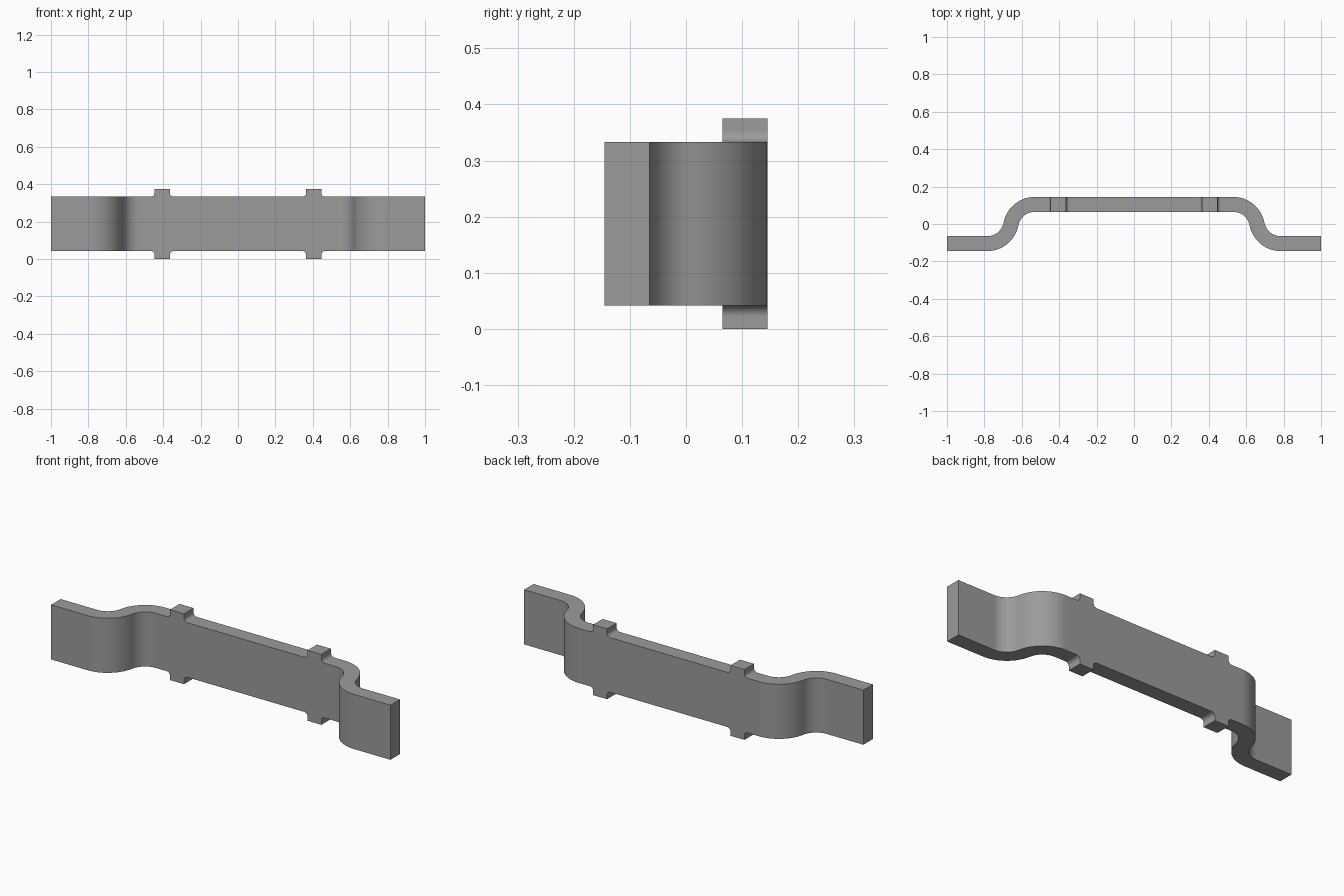
import bpy, bmesh
from math import cos, sin, pi, radians
from mathutils import Matrix, Vector

cube = bpy.data.objects.get("Cube")
if cube:
    bpy.data.objects.remove(cube, do_unlink=True)

# Main sizes
LOW, HIGH, TOP = 0.042, 0.333, 0.375    # strap edges and tab height
FRONT, BACK = 0.065, 0.145              # raised middle, front and back
BEND_X, BEND_R, BEND = 0.53, 0.13, radians(78.9)
TAB_X, TAB_HALF, FILLET = 0.405, 0.041, 0.02
MID = (LOW + HIGH) / 2
STEPS = 14

steel = bpy.data.materials.new("steel grey")
steel.use_nodes = True
colour = (0.33, 0.33, 0.33, 1)
steel.diffuse_color = colour
steel.node_tree.nodes["Principled BSDF"].inputs["Base Color"].default_value = colour


def tab_outline(cx):
    """Left to right outline of an upper tab with filleted roots."""
    side = [(-TAB_HALF - FILLET + FILLET * sin(a), HIGH + FILLET * (1 - cos(a)))
            for a in (pi / 2 * i / 8 for i in range(9))]
    side.append((-TAB_HALF, TOP))
    return [(cx + x, z) for x, z in side] + [(cx - x, z) for x, z in reversed(side)]


# Raised middle plate with its four tabs
upper = [(-BEND_X, HIGH)] + tab_outline(-TAB_X) + tab_outline(TAB_X) + [(BEND_X, HIGH)]
outline = upper + [(x, 2 * MID - z) for x, z in reversed(upper)]
bm = bmesh.new()
plate = bm.faces.new([bm.verts.new((x, FRONT, z)) for x, z in outline])
swept = bmesh.ops.extrude_face_region(bm, geom=[plate], use_keep_orig=True)
bmesh.ops.translate(bm, vec=(0, BACK - FRONT, 0),
                    verts=[v for v in swept["geom"] if isinstance(v, bmesh.types.BMVert)])
bmesh.ops.recalc_face_normals(bm, faces=bm.faces)


def extrude(face):
    return bmesh.ops.extrude_discrete_faces(bm, faces=[face])["faces"][0]


# Double bend and flat foot at each end
centre_y = (FRONT + BACK) / 2
for s in (1, -1):
    face = next(f for f in bm.faces
                if all(abs(v.co.x - s * BEND_X) < 1e-4 for v in f.verts))
    first = Vector((s * BEND_X, centre_y - BEND_R, 0))
    second = Vector((s * (BEND_X + 2 * BEND_R * sin(BEND)),
                     centre_y + BEND_R * (2 * cos(BEND) - 1), 0))
    second.y = -centre_y + BEND_R
    for pivot, turn in ((first, -s), (second, s)):
        for i in range(STEPS):
            face = extrude(face)
            bmesh.ops.rotate(bm, cent=pivot, verts=face.verts,
                             matrix=Matrix.Rotation(turn * BEND / STEPS, 3, "Z"))
    face = extrude(face)
    for v in face.verts:
        v.co.x = s

bmesh.ops.recalc_face_normals(bm, faces=bm.faces)
mesh = bpy.data.meshes.new("bent_strap")
bm.to_mesh(mesh)
bm.free()
mesh.materials.append(steel)
strap = bpy.data.objects.new("bent_strap", mesh)
bpy.context.collection.objects.link(strap)

# Smooth bends, crisp edges, flat faces kept even
bpy.ops.object.select_all(action="DESELECT")
strap.select_set(True)
bpy.context.view_layer.objects.active = strap
bpy.ops.object.shade_smooth_by_angle(angle=radians(30))
weighted = strap.modifiers.new("even_normals", "WEIGHTED_NORMAL")
weighted.keep_sharp = True
